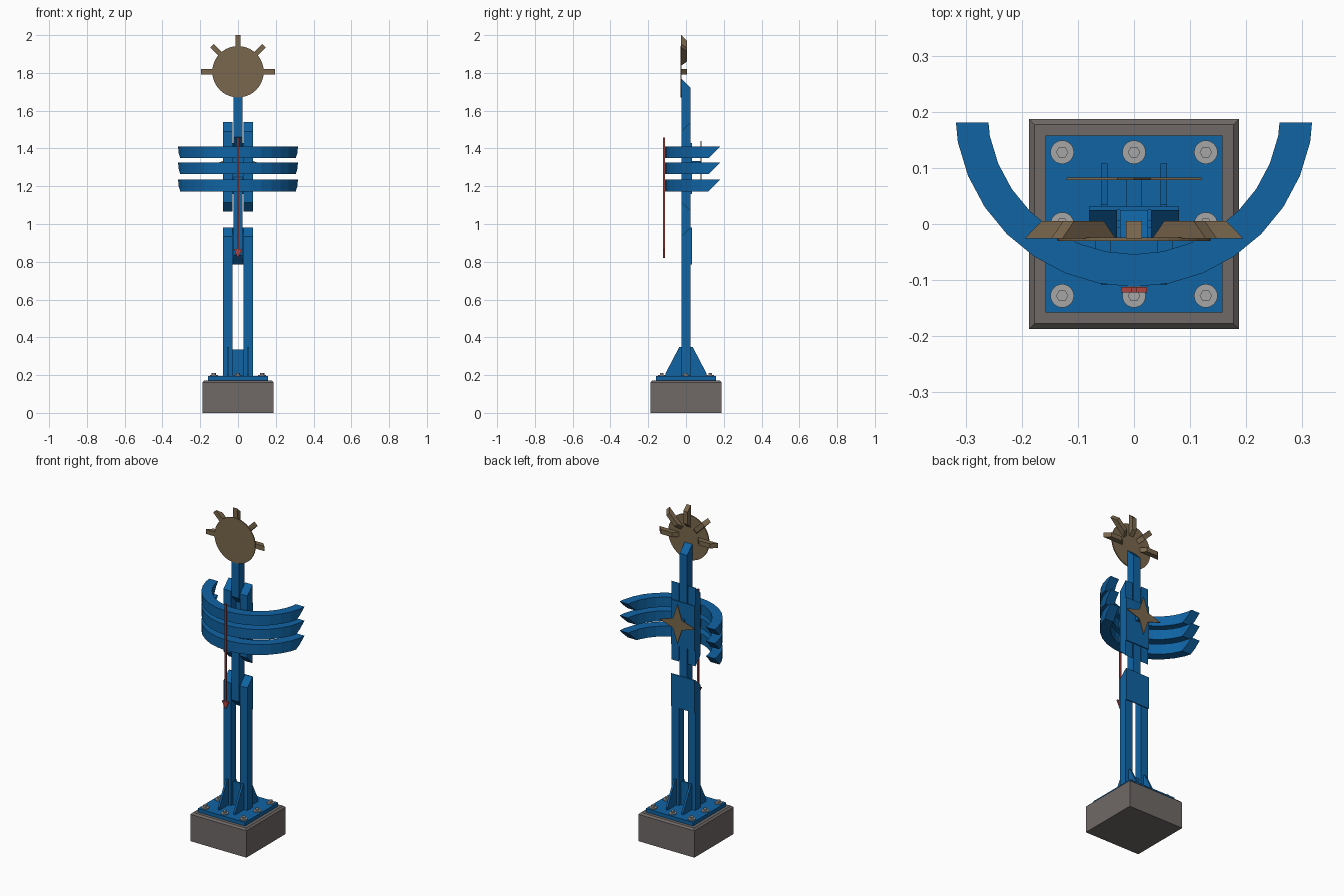
import bpy, bmesh, math
from mathutils import Vector, Matrix

if "Cube" in bpy.data.objects:
    bpy.data.objects.remove(bpy.data.objects["Cube"])


def material(name, rgb):
    m = bpy.data.materials.new(name)
    m.diffuse_color = (*rgb, 1)
    m.use_nodes = True
    m.node_tree.nodes["Principled BSDF"].inputs["Base Color"].default_value = m.diffuse_color
    return m


BLUE = material("blue_paint", (0.005, 0.125, 0.37))
BRONZE = material("bronze", (0.195, 0.136, 0.075))
STONE = material("grey_stone", (0.16, 0.142, 0.136))
RED = material("red_paint", (0.42, 0.06, 0.053))
STEEL = material("bolt_steel", (0.38, 0.38, 0.38))


def finish(name, bm, mat):
    bmesh.ops.recalc_face_normals(bm, faces=bm.faces)
    me = bpy.data.meshes.new(name)
    bm.to_mesh(me)
    bm.free()
    me.materials.append(mat)
    ob = bpy.data.objects.new(name, me)
    bpy.context.collection.objects.link(ob)
    return ob


def prism(name, points, offset, mat, matrix=None):
    """Extrude a flat outline of 3D points along an offset vector."""
    bm = bmesh.new()
    face = bm.faces.new([bm.verts.new(p) for p in points])
    out = bmesh.ops.extrude_face_region(bm, geom=[face])
    top = [v for v in out["geom"] if isinstance(v, bmesh.types.BMVert)]
    bmesh.ops.translate(bm, verts=top, vec=Vector(offset))
    if matrix:
        bm.transform(matrix)
    return finish(name, bm, mat)


def box(name, x, y, z, mat):
    pts = [(x[0], y[0], z[0]), (x[1], y[0], z[0]), (x[1], y[1], z[0]), (x[0], y[1], z[0])]
    return prism(name, pts, (0, 0, z[1] - z[0]), mat)


def post(name, cx, front, back):
    """Square post with slanted ends: (bottom, top) heights of front and back faces."""
    pts = [(cx - 0.025, -0.025, front[0]), (cx - 0.025, -0.025, front[1]),
           (cx - 0.025, 0.025, back[1]), (cx - 0.025, 0.025, back[0])]
    return prism(name, pts, (0.05, 0, 0), BLUE)


def disc(name, n, r, centre, offset, mat):
    """Cylinder along z or y, depending on the offset."""
    c, pts = Vector(centre), []
    for i in range(n):
        a = math.tau * i / n
        u, v = r * math.cos(a), r * math.sin(a)
        pts.append(c + Vector((u, v, 0) if offset[2] else (u, 0, v)))
    return prism(name, pts, offset, mat)


# Stone block with a chamfered top edge
bm = bmesh.new()
bmesh.ops.create_cube(bm, size=1, matrix=Matrix.Translation((0, 0, 0.086))
                      @ Matrix.Diagonal((0.374, 0.374, 0.172, 1)))
edges = [e for e in bm.edges if all(v.co.z > 0.1 for v in e.verts)]
bmesh.ops.bevel(bm, geom=edges, offset=0.01, segments=1, affect='EDGES')
finish("stone_block", bm, STONE)

# Base plate and its eight bolts
box("base_plate", (-0.158, 0.158), (-0.158, 0.158), (0.172, 0.194), BLUE)
for i in (-1, 0, 1):
    for j in (-1, 0, 1):
        if i or j:
            x, y = i * 0.128, j * 0.128
            disc("bolt_washer", 24, 0.021, (x, y, 0.194), (0, 0, 0.006), STEEL)
            disc("bolt_head", 6, 0.011, (x, y, 0.2), (0, 0, 0.012), STEEL)

# Paired posts with gussets at the foot
for s in (-1, 1):
    post("lower_side_post", s * 0.055, (0.194, 0.935), (0.194, 0.982))
    post("upper_side_post", s * 0.055, (1.115, 1.49), (1.065, 1.54))
    outline = [(-0.108, 0.194), (0.108, 0.194), (0.108, 0.21), (0.035, 0.35),
               (-0.035, 0.35), (-0.108, 0.21)]
    prism("foot_gusset", [(s * 0.053 - 0.006, y, z) for y, z in outline],
          (0.012, 0, 0), BLUE)
box("foot_web", (-0.031, 0.031), (-0.006, 0.006), (0.194, 0.335), BLUE)

# Centre posts and the back plates that join them
post("middle_centre_post", 0, (0.835, 1.2), (0.785, 1.25))
post("top_centre_post", 0, (1.46, 1.77), (1.41, 1.72))
box("lower_back_plate", (-0.08, 0.08), (0.025, 0.031), (0.785, 0.982), BLUE)
box("upper_back_plate", (-0.08, 0.08), (0.025, 0.031), (1.16, 1.43), BLUE)

# Three half rings with slanted ends
for z0, z1 in ((1.172, 1.235), (1.265, 1.326), (1.35, 1.41)):
    bm = bmesh.new()
    n, loops = 32, []
    for i in range(n):
        a = math.tau * i / n
        loops.append([bm.verts.new((r * math.cos(a), 0.208 + r * math.sin(a), z))
                      for r, z in ((0.262, z0), (0.32, z0), (0.32, z1), (0.262, z1))])
    for i in range(n):
        p, q = loops[i], loops[(i + 1) % n]
        for k in range(4):
            m = (k + 1) % 4
            bm.faces.new((p[k], p[m], q[m], q[k]))
    bmesh.ops.bisect_plane(bm, geom=bm.verts[:] + bm.edges[:] + bm.faces[:],
                           plane_co=(0, 0.181, z1), plane_no=(0, 1, -1), clear_outer=True)
    bmesh.ops.holes_fill(bm, edges=[e for e in bm.edges if e.is_boundary], sides=0)
    finish("half_ring", bm, BLUE)
    for s in (-1, 1):
        box("ring_bracket", (s * 0.055 - 0.014, s * 0.055 + 0.014), (-0.06, -0.02),
            (z0 + 0.012, z1 - 0.012), BLUE)

# Sun disc with five slanted rays behind it
SUN = 1.806
disc("sun_disc", 40, 0.136, (0, -0.03, SUN), (0, 0.006, 0), BRONZE)
for i in range(5):
    turn = Matrix.Translation((0, 0, SUN)) @ Matrix.Rotation(-i * math.pi / 4, 4, 'Y')
    outline = [(0.06, -0.026), (0.195, -0.026), (0.165, 0.005), (0.09, 0.005)]
    prism("sun_ray", [(x, y, -0.014) for x, y in outline], (0, 0, 0.028), BRONZE, turn)

# Four pointed star on a short arm at the back
star = []
for i in range(8):
    a, r = math.pi / 4 * i, 0.12 if i % 2 == 0 else 0.042
    star.append((r * math.cos(a), 0.078, 1.32 + r * math.sin(a)))
prism("back_star", star, (0, 0.005, 0), BRONZE)
box("star_arm", (-0.014, 0.014), (0.025, 0.079), (1.306, 1.334), BLUE)

# Red pendulum in front of the rings
box("pendulum_rod", (-0.005, 0.005), (-0.122, -0.112), (0.85, 1.457), RED)
prism("pendulum_tip", [(-0.023, -0.122, 0.868), (0.023, -0.122, 0.868), (0, -0.122, 0.82)],
      (0, 0.01, 0), RED)
